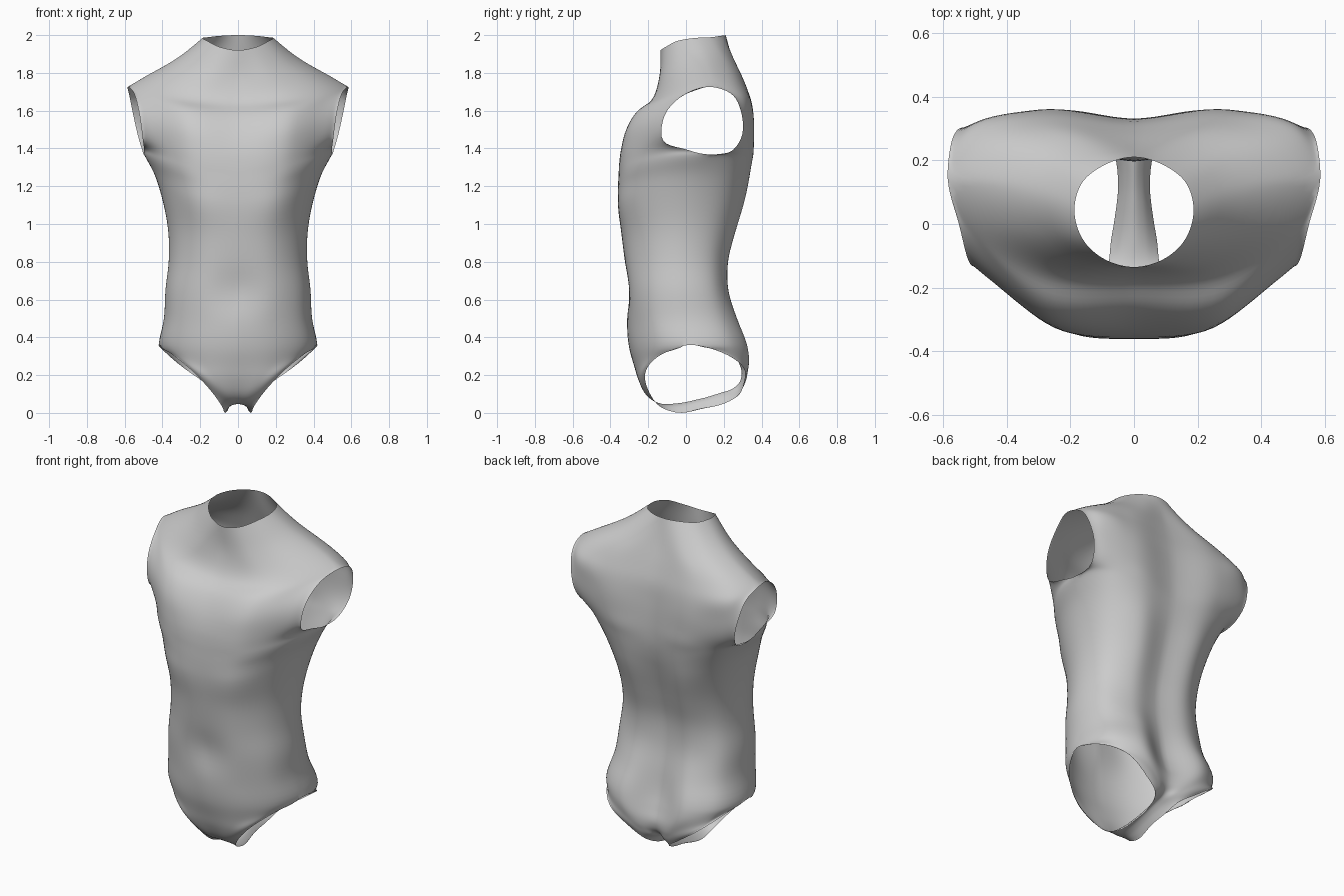
import bpy, bmesh
from mathutils import Vector

if "Cube" in bpy.data.objects:
    bpy.data.objects.remove(bpy.data.objects["Cube"])

# Half-body rows from neck to crotch:
# centre y, centre z, y at half width, y near side, then edge x, y, z
FRONT = [
    (-.135, 1.92, -.11, -.045, .187, .05, 1.985),
    (-.142, 1.76, -.13, -.03, .33, .105, 1.87),
    (-.185, 1.645, -.16, -.01, .585, .14, 1.725),
    (-.255, 1.58, -.245, -.075, .55, 0, 1.69),
    (-.31, 1.49, -.305, -.17, .52, -.115, 1.57),
    (-.345, 1.38, -.325, -.18, .503, -.12, 1.44),
    (-.354, 1.31, -.328, -.155, .497, 0, 1.395),
    (-.357, 1.26, -.327, -.145, .50, .1, 1.37),
    (-.36, 1.19, -.333, -.165, .45, .06, 1.28),
    (-.36, 1.1, -.338, -.18, .415, .02, 1.18),
    (-.342, .95, -.312, -.18, .37, -.01, .97),
    (-.323, .8, -.298, -.18, .367, -.03, .8),
    (-.298, .65, -.287, -.18, .385, -.02, .65),
    (-.312, .48, -.275, -.17, .392, 0, .5),
    (-.30, .34, -.26, -.14, .42, .02, .36),
    (-.275, .25, -.255, -.185, .35, -.13, .31),
    (-.25, .17, -.25, -.235, .235, -.215, .215),
    (-.2, .085, -.205, -.195, .13, -.19, .1),
    (-.14, .05, -.14, -.14, .085, -.14, .035),
    (-.05, .05, -.05, -.05, .072, -.05, .002),
    (.1, .08, .1, .1, .05, .1, .025)]
BACK = [
    (.21, 2.0, .185, .13, .187, .05, 1.985),
    (.25, 1.86, .255, .20, .33, .105, 1.87),
    (.29, 1.74, .315, .26, .585, .14, 1.725),
    (.315, 1.65, .345, .315, .575, .25, 1.68),
    (.325, 1.55, .36, .325, .555, .295, 1.58),
    (.33, 1.44, .36, .32, .525, .29, 1.45),
    (.33, 1.36, .355, .29, .505, .24, 1.385),
    (.325, 1.29, .342, .265, .50, .1, 1.37),
    (.31, 1.21, .328, .245, .45, .06, 1.28),
    (.285, 1.12, .31, .215, .415, .02, 1.18),
    (.235, .95, .258, .165, .37, -.01, .97),
    (.2, .8, .22, .14, .367, -.03, .8),
    (.2, .65, .222, .15, .385, -.02, .65),
    (.225, .5, .27, .185, .392, 0, .5),
    (.25, .36, .325, .235, .42, .02, .36),
    (.275, .28, .335, .25, .40, .15, .335),
    (.295, .21, .327, .317, .29, .305, .24),
    (.285, .165, .307, .312, .17, .305, .155),
    (.25, .13, .275, .275, .08, .275, .09),
    (.18, .105, .19, .19, .055, .19, .045),
    (.1, .08, .1, .1, .05, .1, .025)]
NU, NV = 8, 5


def points(row):
    yc, zc, y1, y2, xs, ys, zs = row
    return [Vector((xs * f, y, zc + (zs - zc) * f * f))
            for f, y in ((0, yc), (.5, y1), (.87, y2), (1, ys))]


def spline(p, n):
    """Smooth curve through p[1:-1]; the two end points only steer it."""
    d = [max((b - a).length, 1e-4) for a, b in zip(p, p[1:])]
    m = [None] + [((p[i] - p[i-1]) / d[i-1] * d[i] + (p[i+1] - p[i]) / d[i] * d[i-1])
                  / (d[i-1] + d[i]) for i in range(1, len(p) - 1)]
    out = []
    for i in range(1, len(p) - 2):
        for k in range(n):
            t = k / n
            out.append(p[i] * (2*t**3 - 3*t*t + 1) + m[i] * d[i] * (t**3 - 2*t*t + t)
                       + p[i+1] * (3*t*t - 2*t**3) + m[i+1] * d[i] * (t**3 - t*t))
    return out + [p[-2].copy()]


def closed(i):
    return FRONT[i][4:] == BACK[i][4:]


def edge_curve(rows, other):
    """Seams and arm/leg openings, each its own curve with corners between."""
    e = [Vector(r[4:]) for r in rows]
    o = [Vector(r[4:]) for r in other]
    out = []
    for a, b, is_open in ((0, 2, False), (2, 7, True), (7, 14, False), (14, 20, True)):
        start = o[a + 1] if is_open else 2 * e[a] - e[a + 1]
        end = o[b - 1] if is_open else 2 * e[b] - e[b - 1]
        out = out[:-1] + spline([start] + e[a:b + 1] + [end], NV)
    return out


def sheet(rows, other):
    across = []
    for i, row in enumerate(rows):
        p = points(row)
        start = Vector((-p[1].x, p[1].y, p[1].z))
        end = points(other[i])[2] if closed(i) else 2 * p[3] - p[2]
        across.append(spline([start] + p + [end], NU))
    cols = []
    for c in list(zip(*across))[:-1]:
        c = list(c)
        cols.append(spline([2*c[0] - c[1]] + c + [2*c[-1] - c[-2]], NV))
    return cols + [edge_curve(rows, other)]


# Torso shell
bm = bmesh.new()
for is_front, cols in ((True, sheet(FRONT, BACK)), (False, sheet(BACK, FRONT))):
    g = [[bm.verts.new(v) for v in c] for c in cols]
    for a, b in zip(g, g[1:]):
        for k in range(len(a) - 1):
            q = (a[k], a[k+1], b[k+1], b[k])
            bm.faces.new(q if is_front else q[::-1])
bmesh.ops.remove_doubles(bm, verts=bm.verts, dist=1e-4)

# Blend the shoulder and flank seams, leaving the open rims in place
inner = [v for v in bm.verts if not v.is_boundary]
side = [v for v in inner if v.co.x > .3 and v.co.z > 1.1]
for group, times in ((side, 6), (inner, 3)):
    for _ in range(times):
        bmesh.ops.smooth_vert(bm, verts=group, factor=.5,
                              use_axis_x=True, use_axis_y=True, use_axis_z=True)

# Outward normals and smooth shading
bmesh.ops.recalc_face_normals(bm, faces=bm.faces)
chest = min(bm.faces, key=lambda f: f.calc_center_median().y)
if chest.normal.y > 0:
    bmesh.ops.reverse_faces(bm, faces=bm.faces)
for f in bm.faces:
    f.smooth = True
mesh = bpy.data.meshes.new("torso_shell")
bm.to_mesh(mesh)
bm.free()
torso = bpy.data.objects.new("torso_shell", mesh)
bpy.context.collection.objects.link(torso)
mirror = torso.modifiers.new("mirror", 'MIRROR')
mirror.use_clip = True
mirror.merge_threshold = .0005
